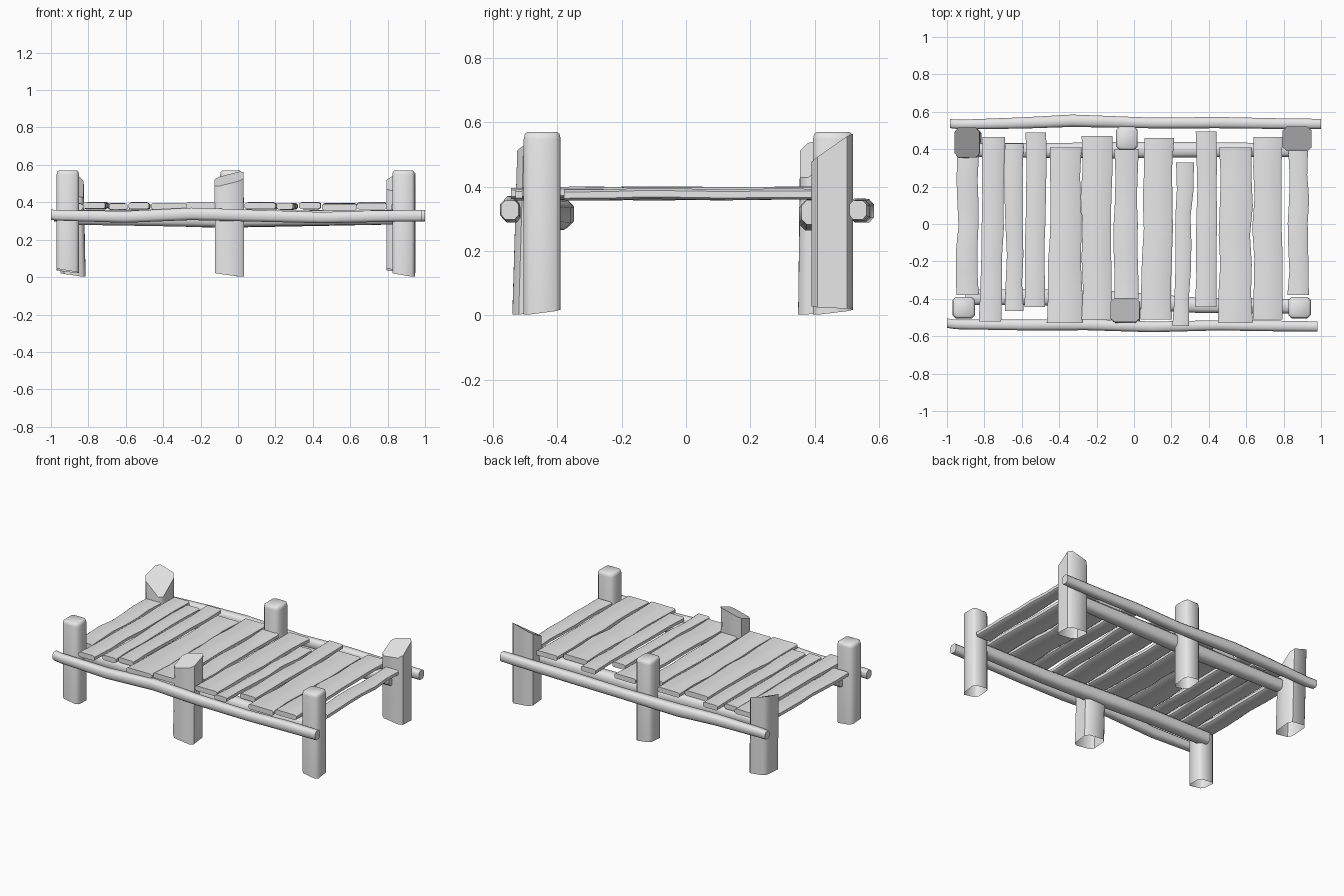
import bpy, bmesh, math, random
from mathutils import Vector

random.seed(4)
if "Cube" in bpy.data.objects:
    bpy.data.objects.remove(bpy.data.objects["Cube"], do_unlink=True)

wood = bpy.data.materials.new("plain_grey")
wood.use_nodes = True
GREY = (0.8, 0.8, 0.8, 1)
wood.diffuse_color = GREY
wood.node_tree.nodes["Principled BSDF"].inputs["Base Color"].default_value = GREY


def octagon(c):
    """Square from -1 to 1 with its corners chamfered by c, counter-clockwise."""
    k = 1 - c
    return [(-k, -1), (k, -1), (1, -k), (1, k), (k, 1), (-k, 1), (-1, k), (-1, -k)]


def loft(name, rings, cap_start=True):
    """Skin a list of equal rings of points and close the ends."""
    bm = bmesh.new()
    loops = [[bm.verts.new(p) for p in ring] for ring in rings]
    n = len(loops[0])
    for a, b in zip(loops, loops[1:]):
        for i in range(n):
            j = (i + 1) % n
            bm.faces.new((a[i], a[j], b[j], b[i]))
    bm.faces.new(loops[-1])
    if cap_start:
        bm.faces.new(loops[0][::-1])
    bmesh.ops.recalc_face_normals(bm, faces=bm.faces)
    mesh = bpy.data.meshes.new(name)
    bm.to_mesh(mesh)
    bm.free()
    mesh.materials.append(wood)
    obj = bpy.data.objects.new(name, mesh)
    bpy.context.collection.objects.link(obj)
    bpy.ops.object.select_all(action='DESELECT')
    obj.select_set(True)
    bpy.context.view_layer.objects.active = obj
    bpy.ops.object.shade_smooth_by_angle(angle=math.radians(50))
    return obj


def blend(corners, u, v):
    """Height at (u, v) from the heights of the four corners."""
    a, b, c, d = corners
    s, t = (u + 1) / 2, (v + 1) / 2
    return (a * (1 - s) + b * s) * (1 - t) + (d * (1 - s) + c * s) * t


def post(name, x0, x1, y0, y1, top, bottom, lean=(0, 0), flat=False):
    """Upright post, hollow underneath; the top is sawn flat or at a slant."""
    cx, cy, hx, hy = (x0 + x1) / 2, (y0 + y1) / 2, (x1 - x0) / 2, (y1 - y0) / 2
    shape = octagon(0.3)

    def ring(corners, scale=1.0, shift=(0, 0), dz=0.0):
        return [(cx + u * hx * scale + shift[0], cy + v * hy * scale + shift[1],
                 blend(corners, u, v) + dz) for u, v in shape]

    rings = [ring(bottom, shift=lean)]
    if flat:
        rings += [ring(top, dz=-0.022), ring(top, 0.94, dz=-0.006), ring(top, 0.82)]
    else:
        rings += [ring(top)]
    loft(name, rings, cap_start=False)


def rail(name, path, half_w, half_h):
    """Rough pole running along x through the (x, y, z, size) points."""
    rings = []
    for x, y, z, s in path:
        rings.append([(x, y + u * half_w * s, z + v * half_h * s) for u, v in octagon(0.45)])
    loft(name, rings)


def plank(name, front, back, z):
    """Uneven board from the front end to the back end, each (x0, x1, y)."""
    rings = []
    steps = 6
    a, b = Vector(front), Vector(back)
    for i in range(steps + 1):
        x0, x1, y = a.lerp(b, i / steps)
        end = i in (0, steps)
        wob = 0 if end else random.uniform(-0.006, 0.006)
        hw = (x1 - x0) / 2 - (0 if end else random.uniform(0, 0.007))
        cz = z + random.uniform(-0.003, 0.003)
        hz = 0.017
        cx = (x0 + x1) / 2 + wob
        # Board section with softened long edges
        k = hw - 0.010
        section = [(-k, -hz), (k, -hz), (hw, -hz + 0.007), (hw, hz - 0.007),
                   (k, hz), (-k, hz), (-hw, hz - 0.007), (-hw, -hz + 0.007)]
        rings.append([(cx + u, y, cz + v) for u, v in section])
    loft(name, rings)


# Posts: corner heights run front -x, front +x, back +x, back -x
LEVEL = (0.57,) * 4
SAWN = (0.045, 0.025, 0.02, 0.035)
LOW = (0.02, 0.0, 0.015, 0.03)
post("front_right_post", -0.97, -0.85, -0.505, -0.39, LEVEL, SAWN, flat=True)
post("front_left_post", 0.825, 0.945, -0.505, -0.39, LEVEL, LOW, flat=True)
post("back_middle_post", -0.095, 0.02, 0.395, 0.52, LEVEL, LOW, flat=True)
post("front_middle_post", -0.125, 0.03, -0.525, -0.395,
     (0.48, 0.52, 0.57, 0.53), LOW, lean=(0.003, -0.015))
post("back_left_post", 0.795, 0.95, 0.39, 0.52, (0.46, 0.48, 0.57, 0.53), SAWN)
post("back_right_post", -0.96, -0.825, 0.355, 0.515,
     (0.53, 0.41, 0.53, 0.57), LOW, lean=(0.01, -0.006))

# Long outer rails
rail("front_outer_rail", [(-1, -0.53, 0.333, 0.85), (-0.95, -0.537, 0.33, 0.85),
                          (-0.6, -0.54, 0.322, 0.95), (-0.25, -0.538, 0.338, 1.0),
                          (0.1, -0.55, 0.328, 0.95), (0.45, -0.542, 0.318, 0.9),
                          (0.75, -0.545, 0.326, 0.95), (0.98, -0.548, 0.328, 0.9)], 0.03, 0.033)
rail("back_outer_rail", [(-0.985, 0.537, 0.325, 0.8), (-0.93, 0.532, 0.325, 0.85),
                         (-0.6, 0.54, 0.33, 1.0), (-0.33, 0.552, 0.325, 1.1),
                         (0.1, 0.54, 0.32, 0.95), (0.45, 0.542, 0.326, 1.0),
                         (0.75, 0.537, 0.325, 0.95), (1, 0.535, 0.328, 0.9)], 0.03, 0.033)

# Bearers beneath the deck
rail("front_bearer", [(-0.9, -0.392, 0.32, 0.95), (-0.45, -0.392, 0.315, 1.0),
                      (-0.1, -0.405, 0.31, 1.05), (0.35, -0.435, 0.315, 0.95),
                      (0.88, -0.44, 0.32, 0.9)], 0.043, 0.042)
rail("back_bearer", [(-0.88, 0.395, 0.32, 0.9), (-0.4, 0.393, 0.315, 1.0),
                     (-0.1, 0.395, 0.31, 1.1), (0.4, 0.397, 0.315, 1.0),
                     (0.88, 0.395, 0.32, 0.9)], 0.04, 0.042)

# Deck boards: front x0, x1, y, then back x0, x1, y
BOARDS = [
    (-.95, -.83, -.38, -.945, -.83, .36), (-.83, -.71, -.52, -.81, -.69, .465),
    (-.69, -.59, -.465, -.69, -.59, .43), (-.585, -.475, -.445, -.58, -.47, .49),
    (-.465, -.275, -.53, -.45, -.28, .41), (-.28, -.115, -.51, -.28, -.115, .47),
    (-.105, .025, -.40, -.105, .025, .40), (.035, .2, -.51, .055, .215, .46),
    (.205, .295, -.545, .225, .32, .33), (.325, .44, -.445, .33, .44, .495),
    (.45, .635, -.53, .455, .63, .41), (.635, .795, -.51, .64, .795, .465),
    (.82, .935, -.38, .825, .93, .39)]
for i, b in enumerate(BOARDS):
    plank(f"deck_board_{i + 1}", b[:3], b[3:], 0.377 + 0.004 * (i % 2))
